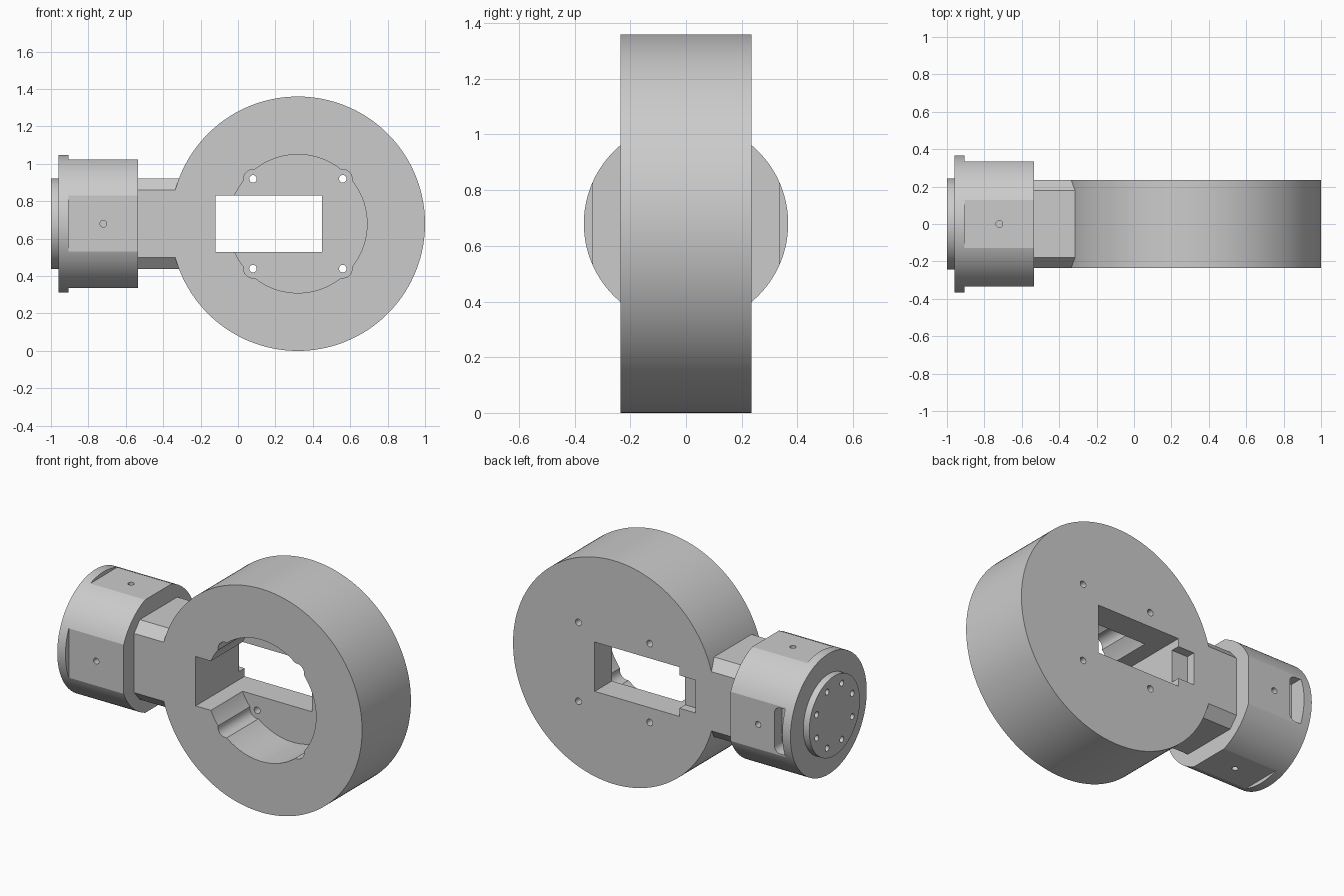
import bpy
import bmesh
from math import cos, sin, pi, radians
from mathutils import Matrix, Vector

old = bpy.data.objects.get("Cube")
if old:
    bpy.data.objects.remove(old, do_unlink=True)

grey = bpy.data.materials.new("plain grey")
grey.use_nodes = True
GREY = (0.6, 0.6, 0.6, 1)
grey.diffuse_color = GREY
grey.node_tree.nodes["Principled BSDF"].inputs["Base Color"].default_value = GREY

MID = 0.68          # height of the main axis
HUB_X = 0.32        # centre of the round case
HALF = 0.235        # half thickness of the round case


def finish(name, bm):
    bmesh.ops.recalc_face_normals(bm, faces=bm.faces)
    mesh = bpy.data.meshes.new(name)
    bm.to_mesh(mesh)
    bm.free()
    mesh.materials.append(grey)
    ob = bpy.data.objects.new(name, mesh)
    bpy.context.collection.objects.link(ob)
    return ob


def cylinder(name, start, end, radius, segments=128):
    """Capped cylinder between two points."""
    a, b = Vector(start), Vector(end)
    turn = (b - a).to_track_quat('Z', 'Y').to_matrix().to_4x4()
    bm = bmesh.new()
    bmesh.ops.create_cone(bm, cap_ends=True, segments=segments, radius1=radius,
                          radius2=radius, depth=(b - a).length,
                          matrix=Matrix.Translation((a + b) / 2) @ turn)
    return finish(name, bm)


def box(name, x, y, z, bevel_axis=None, bevel=0.0):
    """Box from ranges, optionally with the edges along one axis rounded."""
    size = [r[1] - r[0] for r in (x, y, z)]
    mid = [(r[0] + r[1]) / 2 for r in (x, y, z)]
    bm = bmesh.new()
    bmesh.ops.create_cube(bm, size=1, matrix=Matrix.Translation(mid) @ Matrix.Diagonal((*size, 1)))
    if bevel_axis is not None:
        edges = [e for e in bm.edges
                 if abs((e.verts[0].co - e.verts[1].co)[bevel_axis]) > 0.001]
        bmesh.ops.bevel(bm, geom=edges, offset=bevel, segments=8, affect='EDGES', profile=0.5)
    return finish(name, bm)


def combine(target, tool, operation='DIFFERENCE'):
    mod = target.modifiers.new("combine", 'BOOLEAN')
    mod.operation = operation
    mod.solver = 'EXACT'
    mod.object = tool
    bpy.context.view_layer.objects.active = target
    bpy.ops.object.modifier_apply(modifier=mod.name)
    bpy.data.objects.remove(tool, do_unlink=True)


def smooth(ob):
    bpy.ops.object.select_all(action='DESELECT')
    ob.select_set(True)
    bpy.context.view_layer.objects.active = ob
    bpy.ops.object.shade_smooth_by_angle(angle=radians(14))


# Round case with its chamfered neck
case = cylinder("round_case", (HUB_X, -HALF, MID), (HUB_X, HALF, MID), 0.68, 160)
bm = bmesh.new()
inner, side, top = 0.18, HALF, 0.243
quarter = [(side, inner), (inner, top)]
outline = quarter + [(-y, z) for y, z in reversed(quarter)]
outline += [(-y, -z) for y, z in quarter] + [(y, -z) for y, z in reversed(quarter)]
face = bm.faces.new([bm.verts.new((-0.54, y, MID + z)) for y, z in outline])
sweep = bmesh.ops.extrude_face_region(bm, geom=[face])
bmesh.ops.translate(bm, vec=(0.36, 0, 0),
                    verts=[v for v in sweep["geom"] if isinstance(v, bmesh.types.BMVert)])
combine(case, finish("neck", bm), 'UNION')

# Front pocket with four screw lobes, and the screw holes behind them
FLOOR = 0.07
combine(case, cylinder("pocket", (HUB_X, -0.3, MID), (HUB_X, FLOOR, MID), 0.37))
for sx in (-1, 1):
    for sz in (-1, 1):
        x, z = HUB_X + sx * 0.24, MID + sz * 0.24
        combine(case, cylinder("lobe", (x, -0.3, z), (x, FLOOR, z), 0.05, 48))
        combine(case, cylinder("screw_hole", (x, -0.1, z), (x, 0.3, z), 0.02, 32))

# Rectangular opening right through, with a shallow cable notch at the back
combine(case, box("opening", (-0.12, 0.45), (-0.3, 0.3), (0.53, 0.83)))
combine(case, box("cable_notch", (-0.23, -0.1), (0.18, 0.3), (0.58, 0.78)))
smooth(case)

# Motor body: a cylinder with four flats
body = cylinder("motor_body", (-0.905, 0, MID), (-0.535, 0, MID), 0.367)
combine(body, box("flats", (-1.2, -0.2), (-0.335, 0.335), (MID - 0.344, MID + 0.344)), 'INTERSECT')
for dy, dz in ((1, 0), (-1, 0), (0, 1), (0, -1)):
    combine(body, cylinder("side_hole", (-0.72, dy * 0.26, MID + dz * 0.26),
                           (-0.72, dy * 0.4, MID + dz * 0.4), 0.018, 32))
combine(body, box("side_slot", (-0.98, -0.83), (0.26, 0.5), (0.54, 0.82), 1, 0.04))
smooth(body)

# Flange and output disc with a ring of eight holes
flange = cylinder("flange", (-0.96, 0, MID), (-0.905, 0, MID), 0.367)
smooth(flange)
disc = cylinder("output_disc", (-1, 0, MID), (-0.95, 0, MID), 0.243)
for i in range(8):
    a = (i + 0.5) * pi / 4
    y, z = 0.185 * cos(a), MID + 0.185 * sin(a)
    combine(disc, cylinder("disc_hole", (-1.1, y, z), (-0.965, y, z), 0.018, 32))
smooth(disc)
